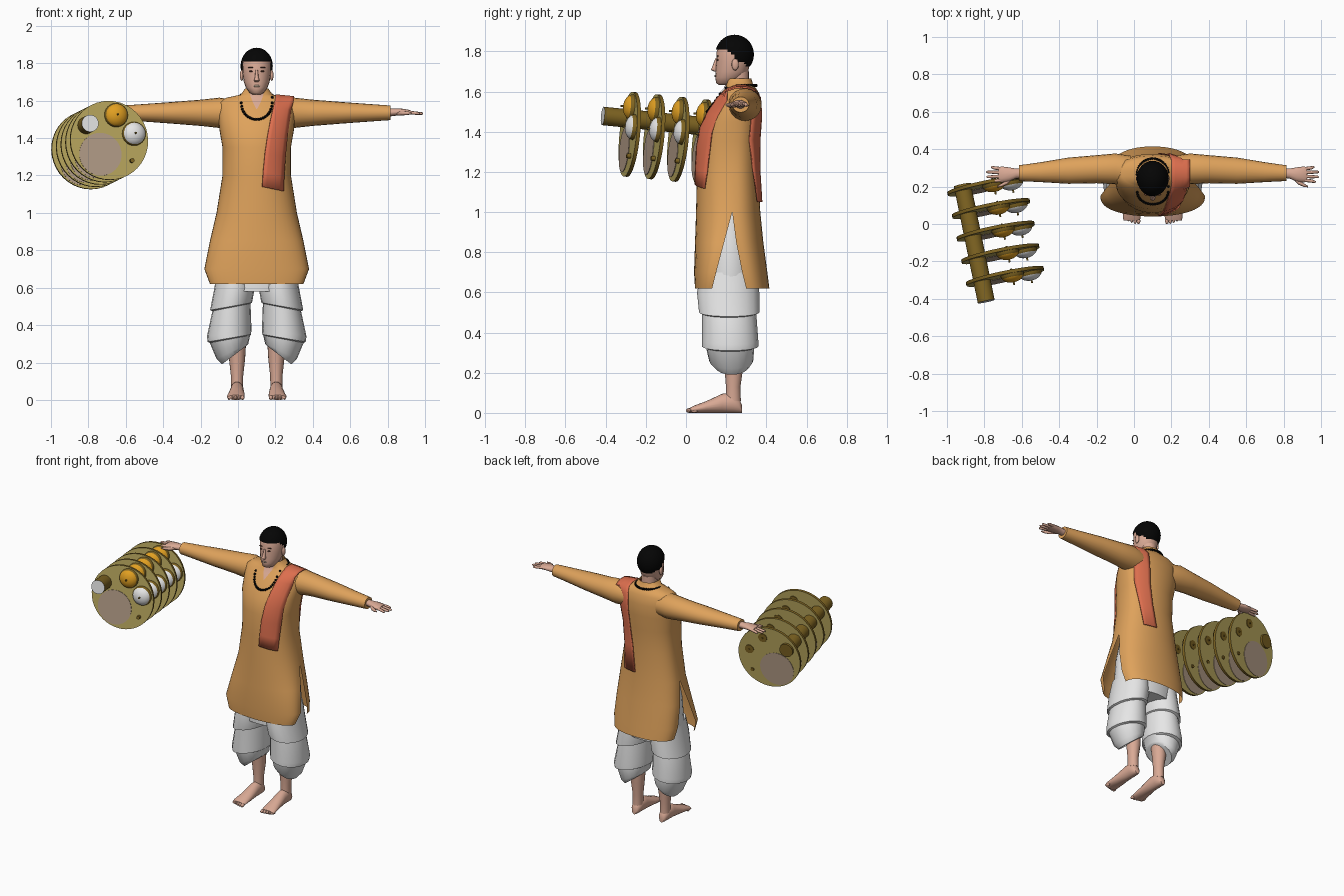
import bpy, bmesh, math
from mathutils import Vector, Matrix

if "Cube" in bpy.data.objects:
    bpy.data.objects.remove(bpy.data.objects["Cube"])

CX = 0.10  # the figure's centre line


def material(name, r, g, b):
    m = bpy.data.materials.new(name)
    m.diffuse_color = tuple(c ** 2.2 for c in (r, g, b)) + (1,)
    m.use_nodes = True
    m.node_tree.nodes["Principled BSDF"].inputs["Base Color"].default_value = m.diffuse_color
    return m


TUNIC = material("ochre cloth", .87, .63, .36)
SASH = material("coral cloth", .86, .43, .31)
SKIN = material("skin", .85, .66, .58)
WHITE = material("white", .90, .90, .90)
BLACK = material("black", .05, .05, .05)
BRONZE = material("dark bronze", .49, .39, .15)
KHAKI = material("khaki disc", .72, .65, .37)
PATCH = material("grey tan", .70, .61, .53)
GOLD = material("gold", .88, .62, .15)
BROWN = material("eye brown", .36, .24, .20)


def finish(name, bm, *mats, rule=None, angle=50, matrix=None, thick=0):
    bmesh.ops.remove_doubles(bm, verts=bm.verts, dist=0.0004)
    bmesh.ops.recalc_face_normals(bm, faces=bm.faces)
    if rule:
        for f in bm.faces:
            f.material_index = rule(f)
    me = bpy.data.meshes.new(name)
    bm.to_mesh(me)
    bm.free()
    ob = bpy.data.objects.new(name, me)
    bpy.context.collection.objects.link(ob)
    for m in mats:
        me.materials.append(m)
    if matrix:
        ob.matrix_world = matrix
    if thick:
        mod = ob.modifiers.new("thickness", 'SOLIDIFY')
        mod.thickness = thick
    bpy.context.view_layer.objects.active = ob
    ob.select_set(True)
    bpy.ops.object.shade_smooth_by_angle(angle=math.radians(angle))
    ob.select_set(False)
    return ob


def oval(axis, x, y, z, a, b, slant=0, n=20):
    """Ellipse of half sizes a, b across the given axis."""
    pts = []
    for i in range(n):
        c, s = math.cos(2 * math.pi * i / n), math.sin(2 * math.pi * i / n)
        off = {'x': (0, a * c, b * s), 'y': (a * c, 0, b * s), 'z': (a * c, b * s, slant * c)}[axis]
        pts.append(Vector((x, y, z)) + Vector(off))
    return pts


def skin_rows(bm, rows, closed=True):
    vs = [[bm.verts.new(p) for p in r] for r in rows]
    n = len(rows[0])
    for a, b in zip(vs, vs[1:]):
        for i in range(n if closed else n - 1):
            j = (i + 1) % n
            bm.faces.new((a[i], a[j], b[j], b[i]))
    if closed:
        bm.faces.new(vs[0])
        bm.faces.new(vs[-1])


def loft(name, rows, mat, **kw):
    bm = bmesh.new()
    skin_rows(bm, rows)
    return finish(name, bm, mat, **kw)


def balls(name, items, mat, seg=12):
    """Ellipsoids given as (centre, half sizes)."""
    bm = bmesh.new()
    for c, r in items:
        mx = Matrix.Translation(c) @ Matrix.Diagonal((*r, 1))
        bmesh.ops.create_uvsphere(bm, u_segments=seg, v_segments=seg // 2 + 1, radius=1, matrix=mx)
    return finish(name, bm, mat)


# Tunic: front and back halves share the side seam above the slits
# each row: height, half width, seam depth, outermost depth
UPPER = [(1.0, .215, .23, .05, .37), (1.2, .183, .23, .055, .36), (1.35, .183, .235, .06, .365),
         (1.45, .20, .245, .08, .375), (1.53, .205, .26, .13, .375), (1.59, .20, .27, .17, .365),
         (1.615, .165, .27, .195, .35), (1.632, .085, .265, .20, .335), (1.665, .062, .26, .195, .325)]
FRONT = [(.62, .25, .13, .045), (.70, .28, .15, .04), (.85, .25, .19, .045)] + [r[:4] for r in UPPER]
BACK = [(.62, .22, .30, .415), (.70, .235, .28, .405), (.85, .23, .25, .385)] + [r[:3] + r[4:] for r in UPPER]


def surface_y(rows, x, z):
    z = min(max(z, rows[0][0]), rows[-1][0])
    for a, b in zip(rows, rows[1:]):
        if z <= b[0]:
            t = (z - a[0]) / (b[0] - a[0])
            w, ye, yo = (a[i] + (b[i] - a[i]) * t for i in (1, 2, 3))
            c = math.sqrt(max(0, 1 - (x / w) ** 2))
            return ye + (yo - ye) * c ** .8


bm = bmesh.new()
for rows in (FRONT, BACK):
    skin_rows(bm, [[(CX + w * math.sin(t * math.pi / 24), ye + (yo - ye) * max(0, math.cos(t * math.pi / 24)) ** .8, z)
                    for t in range(-12, 13)] for z, w, ye, yo in rows], closed=False)
finish("tunic", bm, TUNIC, angle=60)

# Skin showing at the collar opening
bm = bmesh.new()
skin_rows(bm, [[(CX + x * k, surface_y(FRONT, x * k, z) - .006, z) for x in (-1, -.5, 0, .5, 1)]
               for z, k in ((1.555, .002), (1.59, .02), (1.615, .03), (1.632, .036), (1.662, .042))], closed=False)
finish("collar_opening", bm, SKIN)

# Sleeves, hands, legs and trousers, mirrored about the centre line
for s, side in ((-1, "right"), (1, "left")):
    X = lambda d: CX + s * d
    loft(side + "_sleeve", [oval('x', X(d), y, z, a, b) for d, y, z, a, b in (
        (.12, .28, 1.53, .085, .075), (.20, .295, 1.535, .082, .081), (.30, .293, 1.535, .075, .07),
        (.45, .285, 1.535, .07, .058), (.60, .277, 1.535, .053, .047), (.715, .272, 1.535, .042, .039))], TUNIC)
    loft(side + "_hand", [oval('x', X(d), y, z, a, b, n=12) for d, y, z, a, b in (
        (.69, .272, 1.535, .026, .024), (.73, .27, 1.538, .026, .02), (.77, .265, 1.54, .038, .018),
        (.81, .265, 1.538, .043, .014), (.825, .265, 1.537, .036, .01))], SKIN)
    for i, tip in enumerate((.872, .888, .89, .865)):
        y = .235 + i * .02
        loft(f"{side}_finger_{i}", [oval('x', X(d), y + k * (i - 1.5) * .006, 1.537 - k * .006, r, r, n=8)
             for d, k, r in ((.81, 0, .0095), (.85, .6, .009), (tip - .006, 1, .007), (tip, 1, .003))], SKIN)
    loft(side + "_thumb", [oval('x', X(d), y, 1.533, r, r, n=8)
         for d, y, r in ((.75, .25, .012), (.78, .222, .012), (.81, .207, .009), (.83, .20, .004))], SKIN)

    # draped trouser leg in three tiers
    loft(side + "_trouser", [oval('z', X(c), y, z, a, b, slant=-s * sl) for z, c, a, y, b, sl in (
        (.70, .11, .10, .215, .14, 0), (.60, .118, .108, .21, .155, 0), (.50, .137, .112, .215, .15, .02),
        (.495, .135, .102, .215, .135, .02), (.36, .147, .119, .22, .14, .02), (.33, .146, .116, .22, .14, .02),
        (.325, .143, .108, .22, .12, .02), (.26, .13, .085, .225, .11, .04), (.24, .12, .066, .228, .09, .05))],
        WHITE, angle=35)
    loft(side + "_shin", [oval('z', X(.105), y, z, a, b) for z, y, a, b in (
        (.42, .23, .055, .06), (.22, .238, .043, .046), (.13, .235, .033, .036), (.06, .235, .032, .038))], SKIN)
    loft(side + "_foot", [oval('y', X(c), y, h / 2, a, h / 2) for y, c, a, h in (
        (.278, .105, .016, .04), (.265, .105, .028, .07), (.23, .105, .035, .10), (.18, .105, .036, .095),
        (.10, .108, .044, .058), (.04, .112, .048, .036), (.02, .112, .044, .026))], SKIN)
    balls(side + "_toes", [((X(.076 + i * .018), .016 + i * i * .0016, .012), (.011 - i * .0008, .018, .012))
                           for i in range(5)], SKIN, 8)

# White cloth seen through the tunic slits
loft("hip_wrap", [oval('z', CX, y, z, a, b, n=28) for z, a, y, b in (
    (.58, .205, .215, .145), (.70, .215, .22, .15), (.85, .205, .22, .14), (1.03, .17, .22, .11))], WHITE)

# Head and neck
loft("neck", [oval('z', CX, .26, z, a, .053) for z, a in ((1.56, .055), (1.63, .05), (1.70, .05))], SKIN)
HEAD = [(1.632, .02, .165, .22), (1.642, .038, .15, .25), (1.67, .058, .146, .285), (1.70, .069, .147, .31),
        (1.75, .076, .15, .32), (1.80, .077, .153, .325), (1.84, .068, .168, .315), (1.868, .04, .20, .285)]
loft("head", [oval('z', CX, (f + b) / 2, z, a, (b - f) / 2) for z, a, f, b in HEAD], SKIN, angle=70)
balls("ears", [((CX + s * .08, .245, 1.735), (.010, .018, .030)) for s in (-1, 1)], SKIN)
loft("nose", [oval('z', CX, y, z, a, b, n=8) for z, y, a, b in (
    (1.765, .152, .006, .006), (1.725, .143, .010, .012), (1.708, .14, .015, .016), (1.70, .146, .01, .008))], SKIN)
balls("eyes", [((CX + s * .03, .1575, 1.757), (.012, .006, .004)) for s in (-1, 1)], BROWN, 8)
balls("eyebrows", [((CX + s * .031, .158, 1.777), (.017, .006, .003)) for s in (-1, 1)], BROWN, 8)
balls("lips", [((CX, .147, 1.678), (.020, .006, .006))], PATCH, 8)

# Hair cap, cut along a hairline that drops towards the back
bm = bmesh.new()
bmesh.ops.create_uvsphere(bm, u_segments=32, v_segments=24, radius=1,
                          matrix=Matrix.Translation((CX, .242, 1.785)) @ Matrix.Diagonal((.086, .096, .098, 1)))
drop = [f for f in bm.faces
        if f.calc_center_median().z < 1.815 - .75 * max(0, min(.12, f.calc_center_median().y - .185))]
bmesh.ops.delete(bm, geom=drop, context='FACES')
finish("hair", bm, BLACK)

# Sash over the left shoulder, front end to back end: height, inner and outer edge
strip = []
FRONT_EDGE = [(1.14, .03, .145), (1.22, .035, .148), (1.32, .045, .155), (1.42, .06, .165), (1.50, .075, .175), (1.57, .09, .185)]
BACK_EDGE = [(1.57, .09, .185), (1.48, .085, .18), (1.36, .075, .165), (1.22, .055, .14), (1.05, .03, .12)]
for z, a, b in FRONT_EDGE:
    strip.append([(CX + x, surface_y(FRONT, x, z) - .014, z - .2 * (x - a)) for x in [a + (b - a) * i / 5 for i in range(6)]])
for y, z in ((.20, 1.615), (.25, 1.634), (.30, 1.634), (.345, 1.612)):
    strip.append([(CX + .10 + .02 * i, y, z - .002 * i) for i in range(6)])
for z, a, b in BACK_EDGE:
    strip.append([(CX + x, surface_y(BACK, x, z) + .014, z) for x in [a + (b - a) * i / 5 for i in range(6)]])
bm = bmesh.new()
skin_rows(bm, strip, closed=False)
finish("sash", bm, SASH, thick=.008)

# Bead necklace lying on the chest
beads = []
for i in range(44):
    t = 2 * math.pi * i / 44
    x, c = .084 * math.sin(t), math.cos(t)
    z = 1.618 - .118 * max(0, c) ** .7
    y = surface_y(FRONT, x, z) - .006 if c > 0 else .265 - .085 * c
    beads.append(((CX + x, y, z + (.012 if c <= 0 else 0)), (.0075,) * 3))
balls("bead_necklace", beads, BLACK, 8)

# Stacked disc instrument, built along its own axis
n = Vector((.2, -.975, .1)).normalized()
xa = Vector((0, 0, 1)).cross(n).normalized()
ya = n.cross(xa)
FRAME = Matrix.Translation((-.69, -.28, 1.387)) @ Matrix((xa, ya, n)).transposed().to_4x4()


def drum(name, x, y, z0, z1, r, *mats, rule=None, seg=40):
    bm = bmesh.new()
    bmesh.ops.create_cone(bm, cap_ends=True, segments=seg, radius1=r, radius2=r, depth=z1 - z0,
                          matrix=Matrix.Translation((x, y, (z0 + z1) / 2)))
    return finish(name, bm, *mats, rule=rule, matrix=FRAME)


def dome(name, x, y, z, r, h, cap):
    bm = bmesh.new()
    skin_rows(bm, [oval('z', x, y, z + h * math.sin(a), r * math.cos(a), r * math.cos(a), n=24)
                   for a in [math.radians(k) for k in (0, 12, 25, 40, 55, 70, 85)]])
    finish(name, bm, BRONZE, cap, rule=lambda f: int(f.calc_center_median().z > z + h * .4), matrix=FRAME)


drum("handle_rod", -.125, .08, -.52, .12, .046, BRONZE, WHITE, rule=lambda f: int(f.normal.z > .9), seg=24)
for k in range(5):
    z = -.124 * k
    drum(f"disc_{k}", 0, 0, z - .009, z + .009, .212, KHAKI, BRONZE, rule=lambda f: int(abs(f.normal.z) < .5))
    drum(f"disc_patch_{k}", -.05, -.075, z - .012, z + .012, .115, PATCH)
    for tag, x, y, cap in (("upper", .04, .135, GOLD), ("lower", .135, .035, WHITE)):
        dome(f"{tag}_bell_{k}", x, y, z + .009, .064, .045, cap)
        drum(f"{tag}_bell_base_{k}", x, y, z - .013, z, .03, BRONZE, seg=16)
        drum(f"{tag}_bell_pin_{k}", x, y, z - .02, z + .068, .005, BRONZE, seg=8)
    drum(f"small_peg_{k}", .12, -.11, z - .015, z + .03, .012, BRONZE, seg=8)
